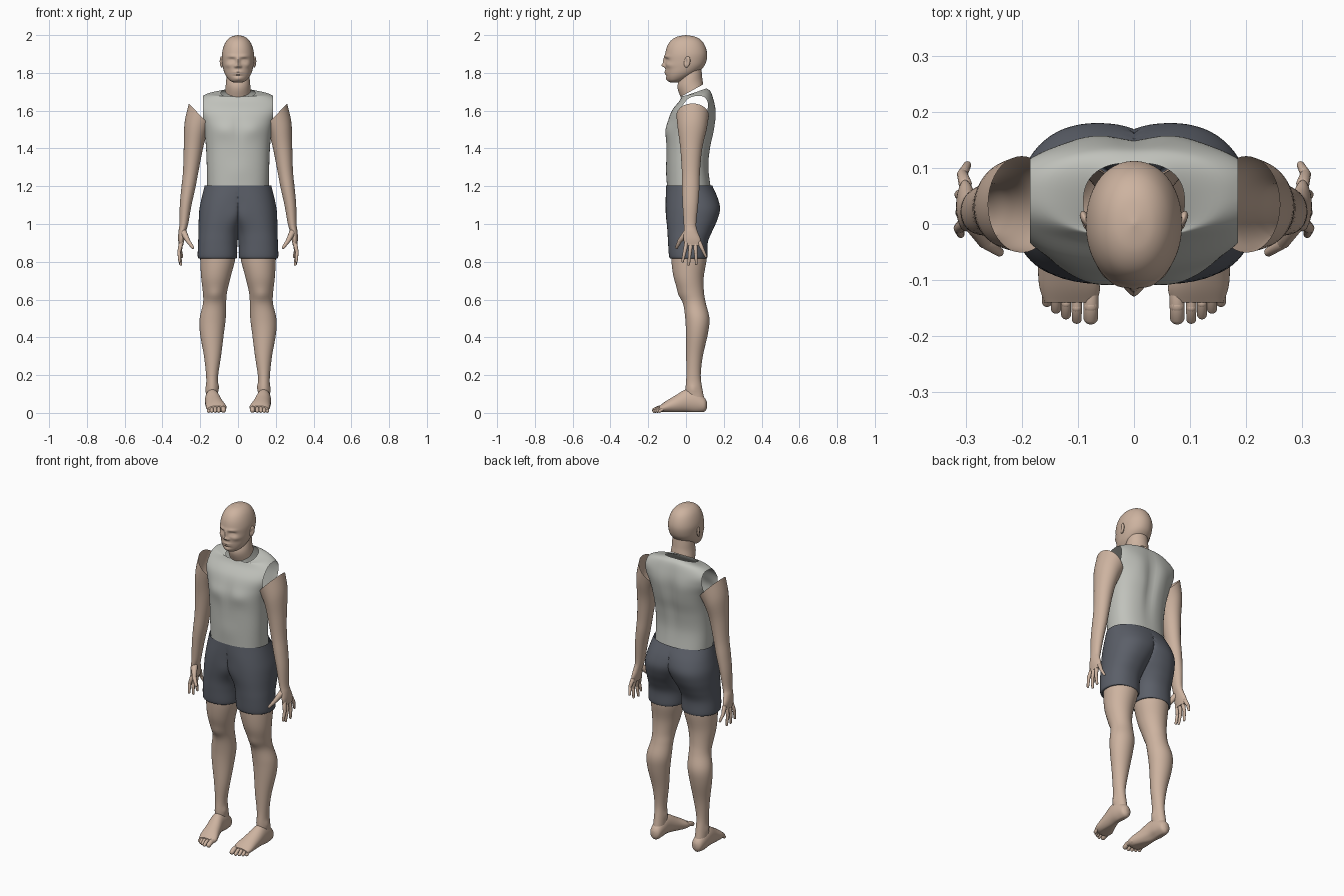
import bpy, bmesh, math
from mathutils import Vector, Matrix

if "Cube" in bpy.data.objects:
    bpy.data.objects.remove(bpy.data.objects["Cube"])


def material(name, colour):
    mat = bpy.data.materials.new(name)
    mat.use_nodes = True
    mat.diffuse_color = (*colour, 1)
    shader = mat.node_tree.nodes["Principled BSDF"]
    shader.inputs["Base Color"].default_value = (*colour, 1)
    shader.inputs["Roughness"].default_value = 0.8
    return mat


skin = material("skin", (0.61, 0.45, 0.35))
cloth = material("pale grey cloth", (0.53, 0.54, 0.50))
dark_cloth = material("dark slate cloth", (0.105, 0.115, 0.14))


def spline(rings, steps):
    """Catmull-Rom interpolation of the ring parameters."""
    rings = [tuple(r) + (0,) * (7 - len(r)) for r in rings]
    padded = [rings[0]] + rings + [rings[-1]]
    result = []
    for a, b, c, d in zip(padded, padded[1:], padded[2:], padded[3:]):
        for i in range(steps):
            t = i / steps
            result.append([q + 0.5 * t * (r - p + t * (2 * p - 5 * q + 4 * r - s + t * (3 * (q - r) + s - p)))
                           for p, q, r, s in zip(a, b, c, d)])
    return result + [rings[-1]]


def loft(rings, segs=40, steps=5, power=2.0, cap_start=False, cap_end=False):
    """Skin rings of (x, y, z, half width, half depth, x slope, y slope)."""
    bm = bmesh.new()
    loops = []
    for cx, cy, cz, rx, ry, sx, sy in spline(rings, steps):
        loop = []
        for i in range(segs):
            a = math.tau * i / segs
            c, s = math.cos(a), math.sin(a)
            dx = math.copysign(abs(c) ** (2 / power), c) * rx
            dy = math.copysign(abs(s) ** (2 / power), s) * ry
            loop.append(bm.verts.new((cx + dx, cy + dy, cz + sx * dx + sy * dy)))
        loops.append(loop)
    for low, high in zip(loops, loops[1:]):
        for i in range(segs):
            j = (i + 1) % segs
            bm.faces.new((low[i], low[j], high[j], high[i]))
    if cap_start:
        bm.faces.new(loops[0])
    if cap_end:
        bm.faces.new(loops[-1])
    return bm


def bump(bm, centre, size, push, paired=False):
    """Push the surface softly around a point, on both sides if paired."""
    for sign in ((1, -1) if paired else (1,)):
        for v in bm.verts:
            d = [(v.co[k] - centre[k] * (sign if k == 0 else 1)) / size[k] for k in range(3)]
            w = math.exp(-sum(e * e for e in d))
            v.co += Vector((push[0] * sign, push[1], push[2])) * w


def digit(bm, points, radii):
    """Chain of tapered round-ended segments."""
    for p, q, r, s in zip(points, points[1:], radii, radii[1:]):
        p, q = Vector(p), Vector(q)
        turn = (q - p).to_track_quat('Z', 'Y')
        ball = bmesh.ops.create_uvsphere(bm, u_segments=14, v_segments=9, radius=1)
        for v in ball["verts"]:
            v.co = q + turn @ (v.co * s) if v.co.z > 0 else p + turn @ (v.co * r)


def finish(bm, name, mat, side=1):
    for v in bm.verts:
        v.co.x *= side
    bmesh.ops.recalc_face_normals(bm, faces=bm.faces)
    mesh = bpy.data.meshes.new(name)
    bm.to_mesh(mesh)
    bm.free()
    mesh.materials.append(mat)
    obj = bpy.data.objects.new(name, mesh)
    bpy.context.collection.objects.link(obj)
    bpy.ops.object.select_all(action='DESELECT')
    obj.select_set(True)
    bpy.context.view_layer.objects.active = obj
    bpy.ops.object.shade_smooth_by_angle(angle=math.radians(50))
    return obj


# Head: front and back depth, height and half width of each level
levels = [(-.002, .002, 2.0, .002), (-.048, .05, 1.991, .036), (-.08, .082, 1.971, .06),
          (-.1, .102, 1.94, .076), (-.11, .112, 1.9, .085), (-.112, .107, 1.86, .084),
          (-.109, .092, 1.83, .08), (-.107, .06, 1.8, .072), (-.103, .02, 1.775, .058),
          (-.094, -.02, 1.757, .04), (-.08, -.04, 1.748, .015)]
bm = loft([(0, (f + b) / 2, z, w, (b - f) / 2) for f, b, z, w in levels],
          segs=112, steps=7, power=2.1, cap_start=True, cap_end=True)
bump(bm, (.034, -.11, 1.887), (.026, .05, .008), (0, -.006, 0), True)      # brows
bump(bm, (.033, -.11, 1.867), (.018, .05, .011), (0, .013, 0), True)       # eye sockets
bump(bm, (.033, -.1, 1.865), (.012, .05, .007), (0, -.007, 0), True)       # eyelids
bump(bm, (.05, -.08, 1.84), (.02, .05, .014), (.002, -.005, 0), True)      # cheekbones
bump(bm, (0, -.11, 1.862), (.009, .05, .02), (0, -.011, 0))                # nose bridge
bump(bm, (0, -.11, 1.839), (.011, .05, .01), (0, -.017, 0))                # nose tip
bump(bm, (.013, -.11, 1.834), (.007, .05, .007), (0, -.008, 0), True)      # nostrils
bump(bm, (0, -.11, 1.799), (.025, .05, .012), (0, -.009, 0))               # lips
bump(bm, (0, -.11, 1.798), (.024, .05, .003), (0, .006, 0))                # mouth line
bump(bm, (0, -.1, 1.785), (.022, .05, .005), (0, .005, 0))                 # under lip
bump(bm, (0, -.1, 1.767), (.02, .05, .012), (0, -.006, 0))                 # chin
finish(bm, "head", skin)

# Neck, cut on a slant at the collar
bm = loft([(0, .031, 1.706, .068, .06, 0, .55), (0, .021, 1.745, .064, .066, 0, .3),
           (0, .026, 1.79, .06, .058, 0, .1), (0, .03, 1.84, .055, .05)])
finish(bm, "neck", skin)

# Sleeveless shirt, trimmed flat at the armholes
bm = loft([(0, .016, 1.19, .163, .116), (0, .009, 1.3, .165, .111), (0, .013, 1.4, .169, .117),
           (0, .02, 1.48, .177, .127), (0, .028, 1.54, .193, .125), (0, .04, 1.6, .218, .115),
           (0, .056, 1.65, .218, .092), (0, .055, 1.687, .165, .078, 0, .15),
           (0, .04, 1.694, .09, .07, 0, .35)], segs=72, steps=6, power=2.4)
bump(bm, (.075, -.1, 1.5), (.05, .06, .04), (0, -.007, 0), True)           # chest
bump(bm, (0, -.1, 1.5), (.02, .05, .08), (0, .006, 0))                     # breastbone
bump(bm, (.08, .15, 1.57), (.05, .06, .07), (0, .006, 0), True)            # shoulder blades
bump(bm, (0, .14, 1.48), (.03, .06, .17), (0, -.013, 0))                   # spine
bump(bm, (0, -.1, 1.28), (.06, .06, .06), (0, -.004, 0))                   # belly
for sign in (1, -1):
    bmesh.ops.bisect_plane(bm, geom=bm.verts[:] + bm.edges[:] + bm.faces[:],
                           plane_co=(sign * .185, 0, 0), plane_no=(sign, 0, 0), clear_outer=True)
finish(bm, "shirt", cloth)

# Shorts: one half with a flat inner side, then mirrored
bm = loft([(.109, .014, .818, .092, .09), (.109, .012, .826, .104, .101), (.107, .01, .9, .104, .105),
           (.1, .02, .96, .109, .118), (.085, .031, 1.02, .123, .134), (.065, .037, 1.08, .139, .143),
           (.038, .03, 1.14, .154, .137), (0, .016, 1.205, .176, .122)], segs=64, steps=6, power=2.2)
for v in bm.verts:
    v.co.x = max(v.co.x, 0)
inner = [f for f in bm.faces if all(v.co.x < 1e-4 for v in f.verts)]
bmesh.ops.delete(bm, geom=inner, context='FACES')
bump(bm, (0, -.1, 1.03), (.05, .05, .06), (0, -.012, 0))
bmesh.ops.mirror(bm, geom=bm.verts[:] + bm.edges[:] + bm.faces[:],
                 matrix=Matrix(), merge_dist=1e-4, axis='X')
finish(bm, "shorts", dark_cloth)

for side, label in ((1, "left"), (-1, "right")):
    # Ear with a hollow
    bm = bmesh.new()
    place = Matrix.Translation((.087, .006, 1.858)) @ Matrix.Rotation(-.3, 4, 'Z') @ Matrix.Rotation(-.2, 4, 'X')
    bmesh.ops.create_uvsphere(bm, u_segments=28, v_segments=20, radius=1,
                              matrix=place @ Matrix.Diagonal((.009, .017, .03, 1)))
    bump(bm, (.097, 0, 1.86), (.02, .008, .014), (-.007, 0, 0))
    finish(bm, label + "_ear", skin, side)

    # Arm and palm, open on a slant at the shoulder
    bm = loft([(.2, .035, 1.575, .06, .086, 1.05), (.225, .033, 1.5, .058, .076, .6),
               (.237, .028, 1.4, .05, .058, .15), (.25, .026, 1.28, .041, .048),
               (.263, .025, 1.19, .037, .046), (.277, .023, 1.1, .031, .041),
               (.287, .021, 1.0, .023, .033), (.295, .025, .96, .02, .036),
               (.3, .032, .92, .017, .045), (.302, .036, .885, .011, .043)], cap_end=True)
    finish(bm, label + "_arm", skin, side)

    # Fingers and thumb
    bm = bmesh.new()
    tips = [(.309, -.018, .803), (.303, .014, .786), (.306, .055, .79), (.297, .105, .828)]
    for i, tip in enumerate(tips):
        root = Vector((.301, .003 + .023 * i, .9))
        middle = root.lerp(Vector(tip), .5) + Vector((.007, 0, 0))
        digit(bm, [root, middle, tip], [.012, .0095, .007])
    digit(bm, [(.288, .003, .955), (.266, -.032, .912), (.24, -.05, .876)], [.018, .012, .008])
    finish(bm, label + "_fingers", skin, side)

    # Leg
    bm = loft([(.105, .016, .9, .09, .09), (.107, .016, .82, .093, .094), (.117, .014, .72, .078, .08),
               (.122, .028, .64, .064, .067), (.124, .045, .58, .061, .06), (.134, .06, .5, .069, .064),
               (.138, .058, .42, .063, .058), (.135, .045, .3, .045, .044), (.137, .04, .2, .032, .038),
               (.137, .042, .13, .031, .044), (.137, .05, .06, .032, .05)])
    bump(bm, (.122, -.03, .625), (.035, .05, .035), (0, -.007, 0))         # kneecap
    bump(bm, (.165, .035, .125), (.02, .02, .02), (.006, 0, 0))            # outer ankle
    bump(bm, (.108, .03, .135), (.02, .02, .02), (-.006, 0, 0))            # inner ankle
    finish(bm, label + "_leg", skin, side)

    # Foot, lofted from heel to ball and laid flat
    bm = loft([(.137, .042, -.11, .012, .018), (.137, .044, -.096, .03, .038), (.137, .058, -.05, .037, .058),
               (.135, .064, 0, .04, .06), (.125, .045, .06, .047, .045), (.115, .03, .11, .054, .03),
               (.113, .022, .14, .046, .015)], cap_start=True, cap_end=True)
    for v in bm.verts:
        x, up, ahead = v.co
        v.co = (x, -ahead, max(up, .004))
    bump(bm, (.09, .02, 0), (.03, .06, .02), (.006, 0, .012))              # arch
    finish(bm, label + "_foot", skin, side)

    # Toes
    bm = bmesh.new()
    for i, reach in enumerate((.166, .169, .161, .151, .139)):
        x = (.077, .102, .121, .139, .155)[i]
        r = .014 if i == 0 else .0095
        digit(bm, [(x, -.105, .026), (x, .02 - reach, .024), (x, -reach, r)], [r, r, r * .95])
    finish(bm, label + "_toes", skin, side)
